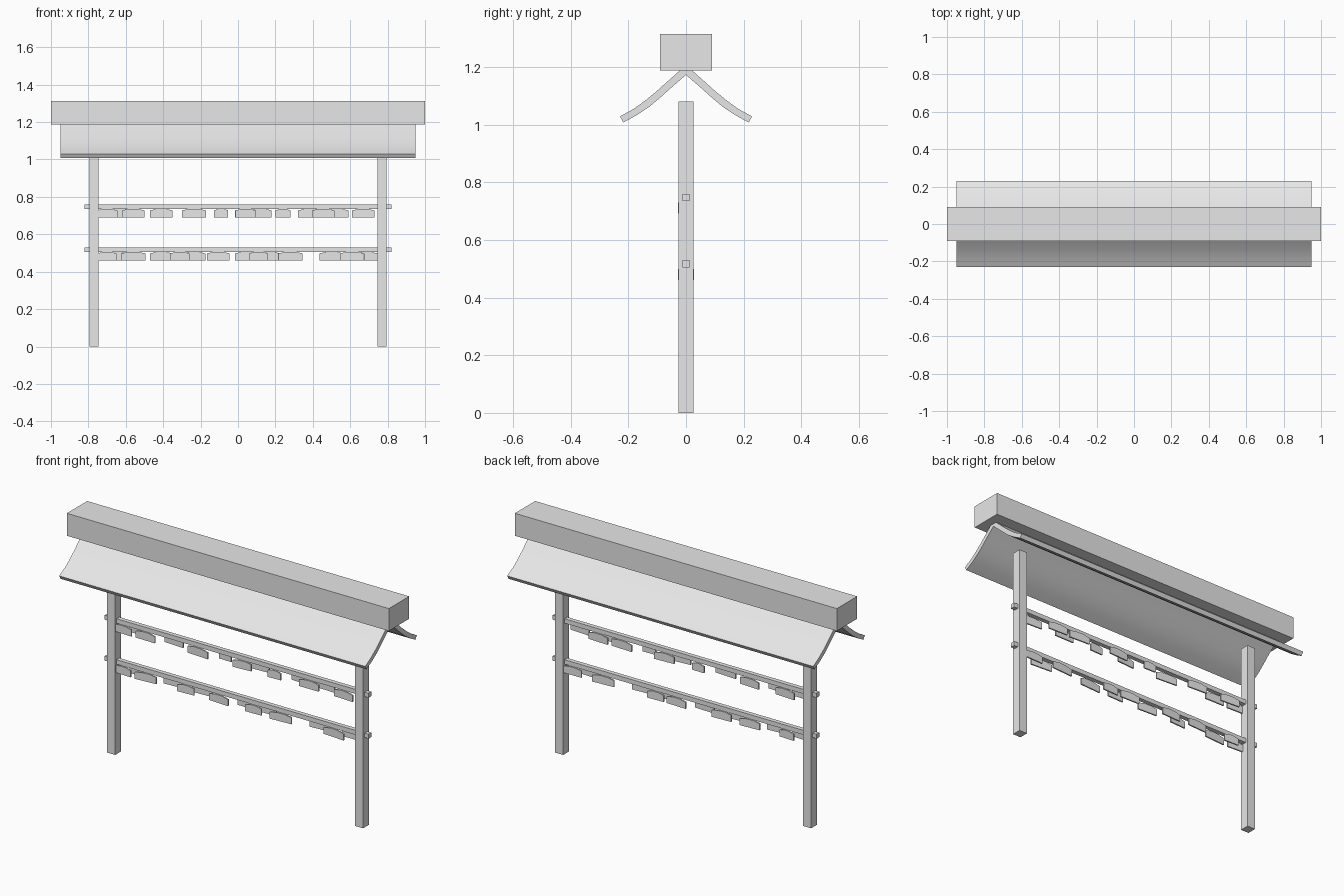
import bpy, bmesh, random
from mathutils import Matrix, Vector

if "Cube" in bpy.data.objects:
    bpy.data.objects.remove(bpy.data.objects["Cube"])

random.seed(4)
grey = bpy.data.materials.new("pale_grey")
grey.diffuse_color = (0.8, 0.8, 0.8, 1)
grey.use_nodes = True
grey.node_tree.nodes["Principled BSDF"].inputs["Base Color"].default_value = grey.diffuse_color


def finish(name, bm):
    bmesh.ops.recalc_face_normals(bm, faces=bm.faces[:])
    me = bpy.data.meshes.new(name)
    bm.to_mesh(me)
    bm.free()
    me.materials.append(grey)
    ob = bpy.data.objects.new(name, me)
    bpy.context.collection.objects.link(ob)
    return ob


def box(name, x, y, z):
    bm = bmesh.new()
    bmesh.ops.create_cube(bm, size=1)
    for v in bm.verts:
        v.co = [r[0] if c < 0 else r[1] for c, r in zip(v.co, (x, y, z))]
    return finish(name, bm)


def prism(bm, outline, offset, matrix=Matrix()):
    """Extrude a closed outline by the offset vector."""
    face = bm.faces.new([bm.verts.new(matrix @ Vector(p)) for p in outline])
    ext = bmesh.ops.extrude_face_region(bm, geom=[face])
    vs = [g for g in ext["geom"] if isinstance(g, bmesh.types.BMVert)]
    bmesh.ops.translate(bm, verts=vs, vec=matrix.to_3x3() @ Vector(offset))


# ridge beam
box("ridge_beam", (-1, 1), (-0.09, 0.09), (1.187, 1.313))

# posts
for name, x in (("left_post", -0.77), ("right_post", 0.77)):
    box(name, (x - 0.025, x + 0.025), (-0.026, 0.026), (0, 1.08))

# curved roof slopes
outer = [(0.022, 1.187), (0.06, 1.153), (0.1, 1.117), (0.14, 1.084), (0.18, 1.055), (0.229, 1.028)]
inner = [(0.217, 1.007), (0.168, 1.034), (0.125, 1.063), (0.084, 1.098), (0.045, 1.133), (0, 1.172)]
for name, s in (("front_roof", -1), ("back_roof", 1)):
    bm = bmesh.new()
    prism(bm, [(-0.95, s * y, z) for y, z in [(0, 1.187)] + outer + inner], (1.9, 0, 0))
    ob = finish(name, bm)
    bpy.ops.object.select_all(action='DESELECT')
    ob.select_set(True)
    bpy.context.view_layer.objects.active = ob
    bpy.ops.object.shade_smooth_by_angle(angle=0.6)

# rails with hanging plaques: (centre x, width) along each rail
rows = {
    "upper": (0.747, [(-0.70, 0.11), (-0.63, 0.12), (-0.56, 0.12), (-0.41, 0.12), (-0.235, 0.13),
                      (-0.09, 0.075), (0.04, 0.11), (0.12, 0.12), (0.24, 0.08), (0.385, 0.13),
                      (0.455, 0.12), (0.53, 0.12), (0.67, 0.12)]),
    "lower": (0.517, [(-0.70, 0.10), (-0.64, 0.09), (-0.56, 0.13), (-0.41, 0.12), (-0.31, 0.10),
                      (-0.235, 0.12), (-0.105, 0.12), (0.045, 0.12), (0.11, 0.10), (0.175, 0.10),
                      (0.28, 0.13), (0.50, 0.13), (0.61, 0.13), (0.69, 0.11)]),
}
for row, (z, plaques) in rows.items():
    box(row + "_rail", (-0.82, 0.82), (-0.0125, 0.0125), (z - 0.0125, z + 0.0125))
    bm = bmesh.new()
    for i, (x, w) in enumerate(plaques):
        side = -1 if i % 2 == 0 else 1
        h = w / 2
        # house-shaped plate with a low peak
        outline = [(-h, -0.004, -0.045), (h, -0.004, -0.045), (h, -0.004, -0.008),
                   (h * 0.35, -0.004, 0), (-h * 0.35, -0.004, 0), (-h, -0.004, -0.008)]
        turn = Matrix.Rotation(random.uniform(-0.08, 0.08), 4, 'Z')
        place = Matrix.Translation((x, side * 0.019, z - 0.011)) @ turn
        prism(bm, outline, (0, 0.008, 0), place)
    finish(row + "_plaques", bm)
